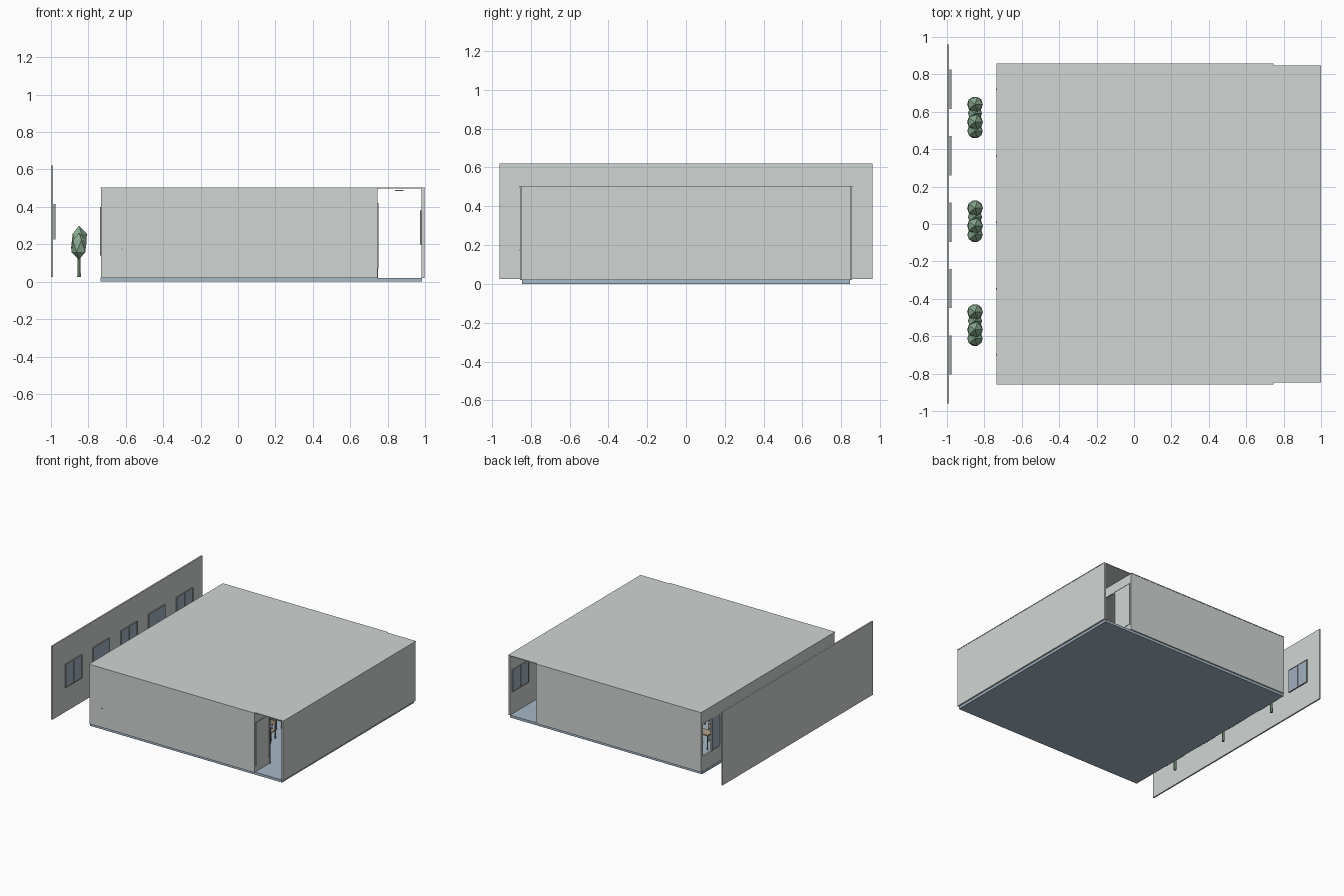
import bpy, bmesh, math
from mathutils import Matrix, Vector

if "Cube" in bpy.data.objects:
    bpy.data.objects.remove(bpy.data.objects["Cube"])


def mat(name, r, g, b):
    m = bpy.data.materials.new(name)
    m.diffuse_color = (r, g, b, 1)
    m.use_nodes = True
    m.node_tree.nodes["Principled BSDF"].inputs["Base Color"].default_value = m.diffuse_color
    return m


WALL = mat("pale_wall", .63, .665, .655)
FLOOR = mat("blue_grey_floor", .38, .48, .58)
FRAME = mat("grey_frame", .32, .34, .35)
GLASS = mat("blue_glass", .36, .43, .54)
LEAF = mat("leaf_green", .25, .40, .28)
TRUNK = mat("trunk_green", .20, .30, .20)
WOOD = mat("desk_wood", .45, .36, .25)
BOARD = mat("board_green", .06, .15, .10)
LAMP = mat("lamp_white", .8, .8, .78)


def boxes(name, specs, material):
    """One object made of boxes (x0, x1, y0, y1, z0, z1)."""
    bm = bmesh.new()
    for x0, x1, y0, y1, z0, z1 in specs:
        c = Vector(((x0 + x1) / 2, (y0 + y1) / 2, (z0 + z1) / 2))
        m = Matrix.Translation(c) @ Matrix.Diagonal((x1 - x0, y1 - y0, z1 - z0, 1))
        bmesh.ops.create_cube(bm, size=1, matrix=m)
    return finish(name, bm, material)


def finish(name, bm, material):
    me = bpy.data.meshes.new(name)
    bm.to_mesh(me)
    bm.free()
    me.materials.append(material)
    ob = bpy.data.objects.new(name, me)
    bpy.context.collection.objects.link(ob)
    return ob


def wall_with_holes(name, x0, x1, ymax, z0, z1, holes):
    """Wall across y; holes are (y0, y1, z0, z1) sorted by y."""
    specs, y = [], -ymax
    for a, b, c, d in holes:
        specs.append((x0, x1, y, a, z0, z1))
        if c > z0:
            specs.append((x0, x1, a, b, z0, c))
        specs.append((x0, x1, a, b, d, z1))
        y = b
    specs.append((x0, x1, y, ymax, z0, z1))
    return boxes(name, specs, WALL)


def window(name, x, yc, half, z0, z1, t=.003):
    """Thin two-pane window: frame bars plus glass plate."""
    f = .005
    bars = [(x - t, x + t, yc - half, yc + half, z, z + f) for z in (z0, z1 - f)]
    bars += [(x - t, x + t, yc + s - f / 2, yc + s + f / 2, z0, z1)
             for s in (-half + f / 2, 0, half - f / 2)]
    boxes(name + "_frame", bars, FRAME)
    boxes(name + "_glass", [(x - t * .5, x + t * .5, yc - half + f, yc + half - f,
                             z0 + f, z1 - f)], GLASS)


centres = [-.70, -.345, .01, .365, .72]

# Floor, roof and outer walls
boxes("floor_slab", [(-.735, .985, -.845, .845, 0, .02)], FLOOR)
boxes("roof", [(-.735, .745, -.857, .857, .497, .503),
               (.745, 1, -.847, .847, .497, .503)], WALL)
boxes("side_walls", [(-.733, .745, s - .005, s + .005, .02, .498)
                     for s in (-.85, .85)], WALL)
boxes("corridor_outer_wall", [(.982, .998, -.847, .847, .02, .498)], WALL)

# Window wall on the left, with half of each window slid open
wall_with_holes("window_wall", -.733, -.72, .845, .02, .498,
                [(c - .11, c + .11, .14, .40) for c in centres])
for i, c in enumerate(centres):
    boxes("sash_bar_%d" % i, [(-.738, -.728, c - .004, c + .004, .14, .40),
                              (-.731, -.726, c - .11, c, .14, .147),
                              (-.731, -.726, c - .11, c, .393, .40)], FRAME)
    boxes("sash_glass_%d" % i, [(-.730, -.728, c - .108, c - .004, .147, .393)], GLASS)

# Corridor partition with two doorways and a band of windows
mid = [(c - .11, c + .11, .17, .42) for c in (-.26, 0, .26)]
wall_with_holes("corridor_partition", .733, .744, .845, .02, .498,
                [(-.65, -.46, .02, .42)] + mid + [(.46, .65, .02, .42)])
for i, c in enumerate((-.26, 0, .26)):
    window("partition_window_%d" % i, .738, c, .11, .17, .42)
for s in (-1, 1):
    y0, y1 = sorted((s * .665, s * .842))
    boxes("slid_door", [(.744, .748, y0, y1, .07, .42)], WALL)
    boxes("door_edges", [(.744, .750, y0, y0 + .005, .07, .42),
                         (.744, .750, y1 - .005, y1, .07, .42),
                         (.744, .750, y0, y1, .415, .42)], FRAME)
    boxes("door_jambs", [(.731, .748, s * a - .004, s * a + .004, .02, .42)
                         for a in (.46, .655)], FRAME)

# Corridor windows and ceiling lamps
for i, c in enumerate(centres):
    window("corridor_window_%d" % i, .977, c, .105, .20, .38, .004)
boxes("corridor_lamps", [(.84, .885, y - .1, y + .1, .484, .490)
                         for y in (-.5, 0, .5)], LAMP)

# Classroom furniture
tops, legs, seats = [], [], []
for x in (-.5, -.25, 0, .25, .5):
    for y in (-.4, -.18, .04, .26, .48):
        tops.append((x - .06, x + .06, y - .04, y + .04, .135, .145))
        legs += [(x + a - .003, x + a + .003, y + b - .003, y + b + .003, .02, .135)
                 for a in (-.05, .05) for b in (-.03, .03)]
        seats += [(x - .035, x + .035, y + .06, y + .12, .085, .092),
                  (x - .035, x + .035, y + .117, y + .123, .125, .165)]
        legs += [(x + a - .003, x + a + .003, y + b - .003, y + b + .003, .02, z)
                 for a in (-.03, .03) for b, z in ((.065, .085), (.12, .125))]
boxes("desk_tops", tops, WOOD)
boxes("chairs", seats, WOOD)
boxes("furniture_legs", legs, FRAME)
boxes("chalkboard", [(-.4, .4, -.845, -.838, .17, .36)], BOARD)
boxes("wall_hook", [(-.625, -.615, -.858, -.855, .172, .178)], FRAME)

# Neighbouring facade with five windows
boxes("facade", [(-1, -.988, -.96, .96, .025, .62)], WALL)
for i, c in enumerate(centres):
    window("facade_window_%d" % i, -.982, c, .105, .225, .415, .005)

# Low-poly trees between the buildings
for i, yc in enumerate((-.54, .015, .57)):
    bm = bmesh.new()
    for dy, z, r, h in ((.07, .215, .047, .08), (.022, .19, .042, .07),
                        (-.025, .22, .047, .08), (-.072, .19, .046, .072)):
        m = Matrix.Translation((-.85, yc + dy, z)) @ Matrix.Diagonal((r, r, h, 1))
        bmesh.ops.create_icosphere(bm, subdivisions=1, radius=1, matrix=m)
    finish("tree_crown_%d" % i, bm, LEAF)
    bm = bmesh.new()
    bmesh.ops.create_cone(bm, cap_ends=True, segments=6, radius1=.011, radius2=.009,
                          depth=.14, matrix=Matrix.Translation((-.85, yc, .095)))
    finish("tree_trunk_%d" % i, bm, TRUNK)
